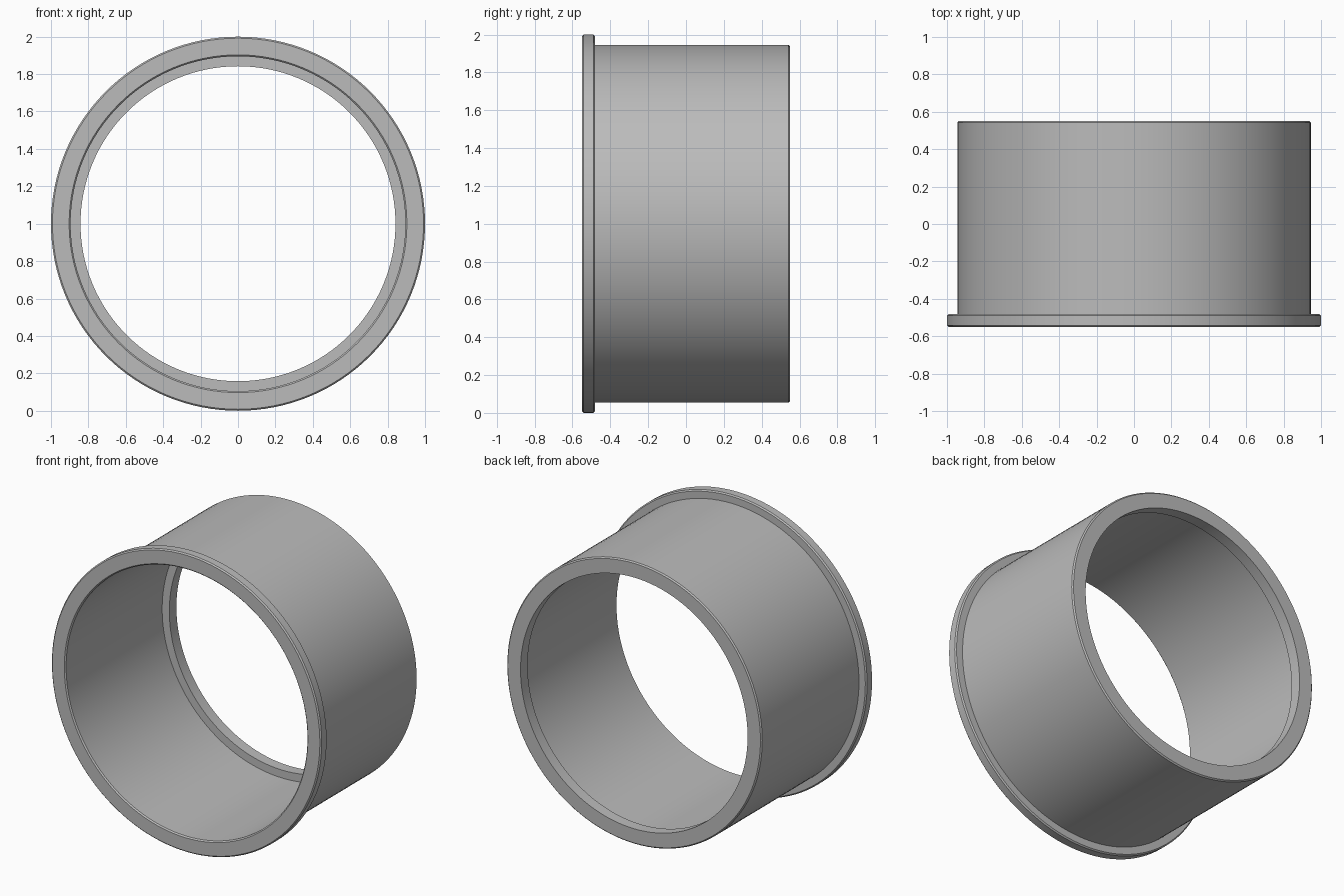
import bpy
import bmesh
import math
from mathutils import Matrix, Vector

if "Cube" in bpy.data.objects:
    bpy.data.objects.remove(bpy.data.objects["Cube"], do_unlink=True)

SEGMENTS = 128
C = 0.008  # edge chamfer

# Plain grey finish
grey = bpy.data.materials.new("grey")
grey.use_nodes = True
colour = (0.5, 0.5, 0.5, 1)
grey.diffuse_color = colour
grey.node_tree.nodes["Principled BSDF"].inputs["Base Color"].default_value = colour

# Closed wall section as (radius, y): flange, sleeve, rear lip and bore
FRONT, BACK, FLANGE, LIP = -0.55, 0.55, -0.482, 0.475
profile = [
    (0.895 + C, FRONT), (1 - C, FRONT), (1, FRONT + C),
    (1, FLANGE - C), (1 - C, FLANGE), (0.945, FLANGE),
    (0.945, BACK - C), (0.945 - C, BACK),
    (0.842, BACK), (0.842, LIP),
    (0.895, LIP), (0.895, FRONT + C),
]

# Spin the section around the y axis
bm = bmesh.new()
verts = [bm.verts.new((r, y, 0)) for r, y in profile]
edges = [bm.edges.new((v, verts[(i + 1) % len(verts)])) for i, v in enumerate(verts)]
bmesh.ops.spin(bm, geom=verts + edges, cent=(0, 0, 0), axis=(0, 1, 0),
               angle=math.tau, steps=SEGMENTS, use_merge=True)
bmesh.ops.remove_doubles(bm, verts=bm.verts, dist=0.0001)
bmesh.ops.recalc_face_normals(bm, faces=bm.faces)
bmesh.ops.transform(bm, matrix=Matrix.Translation(Vector((0, 0, 1))), verts=bm.verts)

mesh = bpy.data.meshes.new("flanged_sleeve")
bm.to_mesh(mesh)
bm.free()
mesh.materials.append(grey)
sleeve = bpy.data.objects.new("flanged_sleeve", mesh)
bpy.context.collection.objects.link(sleeve)

# Smooth round walls with crisp rims
bpy.context.view_layer.objects.active = sleeve
sleeve.select_set(True)
bpy.ops.object.shade_smooth_by_angle(angle=math.radians(30))
